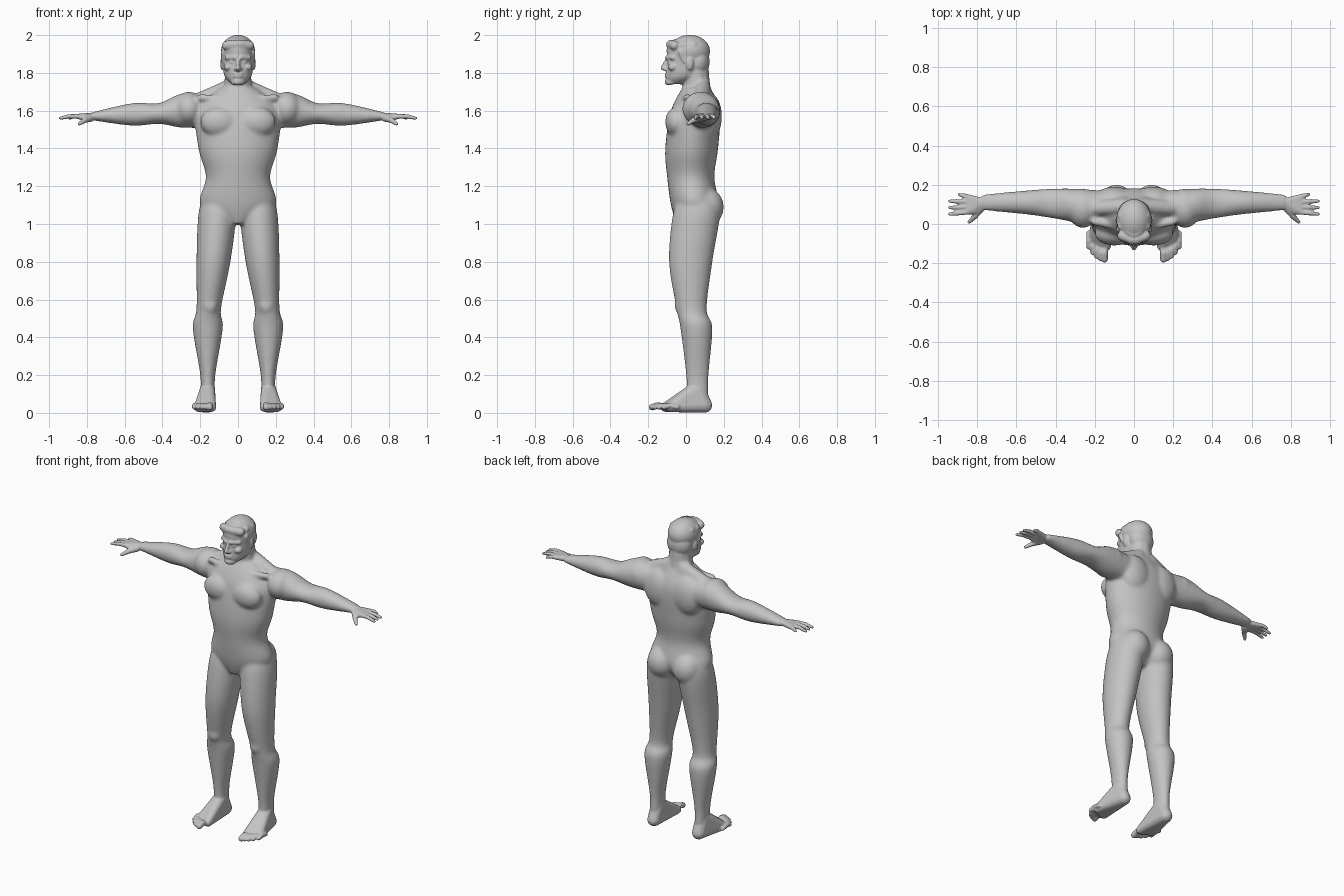
import bpy, bmesh, math
from mathutils import Vector, Matrix

default_cube = bpy.data.objects.get("Cube")
if default_cube:
    bpy.data.objects.remove(default_cube)

GREY = (.55, .55, .55, 1)
skin = bpy.data.materials.new("plain grey")
skin.use_nodes = True
skin.diffuse_color = GREY
skin.node_tree.nodes["Principled BSDF"].inputs["Base Color"].default_value = GREY


def mix(start, end, factor):
    return start + (end - start) * factor


def smooth_sections(sections, steps=6):
    """Fill in sections along a smooth curve through the given ones."""
    sections = [Vector(section) for section in sections]
    last = len(sections) - 1
    for i in range(last):
        start, end = sections[i], sections[i + 1]
        before, after = sections[max(i - 1, 0)], sections[min(i + 2, last)]
        leave = start + (end - before) / 6
        arrive = end - (after - start) / 6
        for step in range(steps):
            t = step / steps
            middle = mix(leave, arrive, t)
            first = mix(mix(start, leave, t), middle, t)
            second = mix(middle, mix(arrive, end, t), t)
            yield mix(first, second, t)
    yield sections[last]


def loft(bm, axis, sections, count=36):
    """Skin oval sections, each a position and its low and high edges both ways."""
    rings = []
    for position, low, high, near, far in smooth_sections(sections):
        ring = []
        for k in range(count):
            angle = math.tau * k / count
            across = mix(low, high, (math.cos(angle) + 1) / 2)
            along = mix(near, far, (math.sin(angle) + 1) / 2)
            point = (across, along, position) if axis == "z" else (position, across, along)
            ring.append(bm.verts.new(point))
        rings.append(ring)
    for ring, following in zip(rings, rings[1:]):
        for k in range(count):
            bm.faces.new((ring[k - 1], ring[k], following[k], following[k - 1]))
    bm.faces.new(rings[0])
    bm.faces.new(rings[-1])


def central_loft(bm, sections):
    """Upright loft that is symmetrical about the middle of the body."""
    loft(bm, "z", [(height, -half, half, front, back) for height, half, front, back in sections])


def blob(bm, centre, radii):
    matrix = Matrix.Translation(centre) @ Matrix.Diagonal(radii).to_4x4()
    bmesh.ops.create_icosphere(bm, subdivisions=4, radius=1, matrix=matrix)


def hull(bm, *balls):
    """Rounded solid wrapped tightly around balls, each a centre and a radius."""
    verts = []
    for x, y, z, radius in balls:
        ball = bmesh.new()
        bmesh.ops.create_icosphere(ball, subdivisions=2, radius=radius)
        verts += [bm.verts.new(vert.co + Vector((x, y, z))) for vert in ball.verts]
        ball.free()
    result = bmesh.ops.convex_hull(bm, input=verts)
    inside = set(result["geom_interior"] + result["geom_unused"])
    inside = [item for item in inside if isinstance(item, bmesh.types.BMVert)]
    bmesh.ops.delete(bm, geom=inside, context="VERTS")


def chain(bm, *balls):
    for ball, following in zip(balls, balls[1:]):
        hull(bm, ball, following)


def mirror_all(bm):
    everything = bm.verts[:] + bm.edges[:] + bm.faces[:]
    copies = bmesh.ops.duplicate(bm, geom=everything)["geom"]
    for item in copies:
        if isinstance(item, bmesh.types.BMVert):
            item.co.x = -item.co.x


def fused(name, bm, voxel, rounds):
    """Object whose overlapping parts are fused and softened."""
    bmesh.ops.recalc_face_normals(bm, faces=bm.faces[:])
    mesh = bpy.data.meshes.new(name)
    bm.to_mesh(mesh)
    bm.free()
    mesh.materials.append(skin)
    result = bpy.data.objects.new(name, mesh)
    bpy.context.collection.objects.link(result)
    fuse = result.modifiers.new("fuse", "REMESH")
    fuse.mode = "VOXEL"
    fuse.voxel_size = voxel
    fuse.use_smooth_shade = True
    soften = result.modifiers.new("soften", "SMOOTH")
    soften.iterations = rounds
    return result


# Legs, from hip to ankle
bm = bmesh.new()
loft(bm, "z", [
    (1.15, .03, .18, -.03, .16), (1.05, .01, .21, -.07, .18), (.8, .04, .22, -.09, .14),
    (.55, .09, .22, -.05, .11), (.45, .08, .24, -.03, .14), (.2, .12, .2, 0, .12),
    (.08, .12, .2, 0, .12)])
blob(bm, (.09, .11, 1.09), (.09, .09, .1))     # buttock
blob(bm, (.15, -.03, .57), (.04, .03, .05))    # kneecap

# Arms, from shoulder to wrist
loft(bm, "x", [
    (.16, 0, .17, 1.51, 1.69), (.3, .01, .18, 1.51, 1.69), (.42, .03, .18, 1.53, 1.64),
    (.56, .05, .17, 1.52, 1.64), (.78, .07, .15, 1.55, 1.59)])
blob(bm, (.26, .08, 1.61), (.08, .1, .09))     # shoulder muscle
blob(bm, (.1, -.05, 1.54), (.1, .06, .08))     # chest muscle
blob(bm, (.1, .13, 1.57), (.1, .06, .12))      # shoulder blade
hull(bm, (.04, .09, 1.73, .04), (.2, .08, 1.66, .04), (.05, .13, 1.6, .04))   # neck muscle
hull(bm, (.03, -.02, 1.66, .02), (.2, .01, 1.67, .02))                        # collarbone
mirror_all(bm)

# Torso and neck
central_loft(bm, [
    (1.72, .1, -.02, .13), (1.6, .22, -.08, .18), (1.4, .21, -.11, .17),
    (1.25, .17, -.1, .15), (1.1, .2, -.08, .17), (1, .05, -.05, .1)])
hull(bm, (0, .05, 1.85, .07), (0, .06, 1.6, .08))
trunk = fused("trunk", bm, voxel=.008, rounds=14)
depsgraph = bpy.context.evaluated_depsgraph_get()
soft_trunk = bpy.data.meshes.new_from_object(trunk.evaluated_get(depsgraph))
bpy.data.objects.remove(trunk)

# Fingers, with the palm wrapped around their roots
bm = bmesh.new()
palm = [(.76, .11, 1.57, .02), (.8, .07, 1.56, .02)]
for i in range(4):
    root, tip = mix(.06, .14, i / 3), mix(.05, .15, i / 3)
    reach = .89 if i == 3 else .94
    knuckle = (.85, root, 1.57, .013)
    palm.append(knuckle)
    chain(bm, knuckle, (mix(.85, reach, .5), mix(root, tip, .5), 1.57, .012), (reach, tip, 1.56, .009))
hull(bm, *palm)
chain(bm, (.78, .08, 1.56, .02), (.81, .04, 1.55, .015), (.84, .01, 1.53, .01))   # thumb

# Feet, with the toes fanned along a curve
heel, ankle, instep = (.16, .1, .04, .04), (.16, .06, .13, .04), (.16, 0, .08, .04)
hull(bm, heel, ankle, instep, (.14, -.11, .03, .025), (.21, -.08, .03, .025))
for i in range(5):
    x, y = .15 + .02 * i, .004 * i * i - .18
    thick = .014 if i else .018
    chain(bm, (x, y + .07, .03, thick), (x, y + .03, .04, thick), (x, y, .03, thick))

# Paired face parts and hair
hull(bm, (.015, -.1, 1.88, .012), (.06, -.07, 1.88, .012))    # brow
blob(bm, (.03, -.085, 1.857), (.018, .012, .01))              # eye
blob(bm, (.05, -.07, 1.83), (.025, .025, .02))                # cheekbone
blob(bm, (.012, -.11, 1.82), (.01, .012, .01))                # nostril
hull(bm, (.055, .02, 1.79, .016), (.02, -.085, 1.75, .016))   # jaw
blob(bm, (.083, .02, 1.85), (.011, .02, .035))                # ear
hull(bm, (.08, -.03, 1.91, .012), (.08, -.01, 1.86, .01))     # sideburn
for i in range(3):                                            # swept hair locks
    y = .05 * i - .08
    hull(bm, (.01, y, 1.95 + .01 * i, .026), (.06, y + .02, 1.945, .026))
mirror_all(bm)

# Head, hair, nose, lips and chin
central_loft(bm, [
    (1.74, .03, -.1, 0), (1.78, .07, -.105, .07), (1.86, .083, -.1, .12),
    (1.94, .08, -.1, .11), (1.98, .05, -.06, .06)])
blob(bm, (0, .02, 1.915), (.09, .107, .086))
blob(bm, (0, .065, 1.86), (.08, .06, .08))
hull(bm, (0, -.1, 1.87, .01), (0, -.124, 1.826, .012), (0, -.105, 1.82, .012))
for height in (1.78, 1.793):
    blob(bm, (0, -.1, height), (.027, .013, .007))
blob(bm, (0, -.095, 1.752), (.026, .018, .018))

bm.from_mesh(soft_trunk)
bpy.data.meshes.remove(soft_trunk)
fused("body", bm, voxel=.0055, rounds=3)
